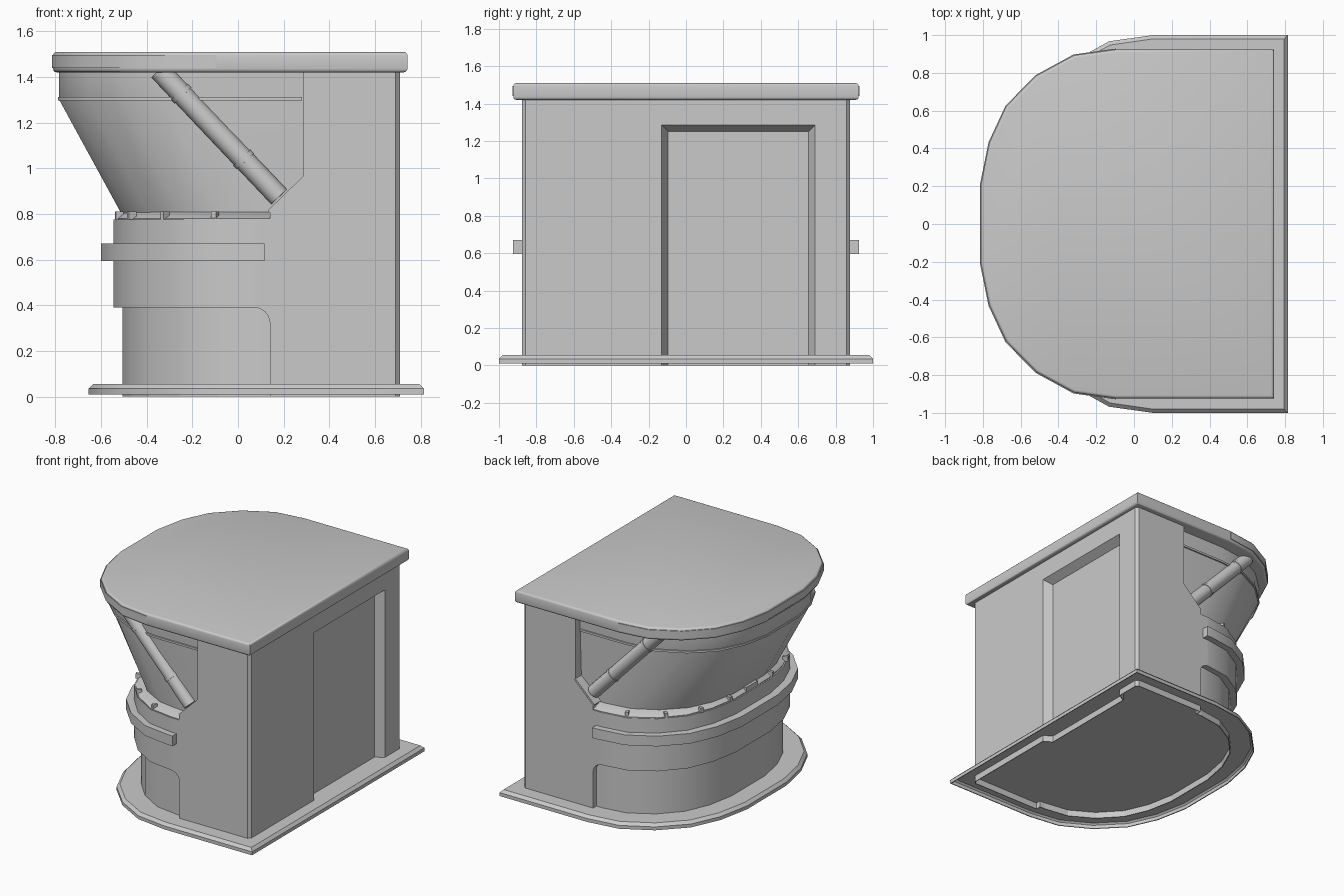
import bpy, bmesh, math
from mathutils import Vector

if "Cube" in bpy.data.objects:
    bpy.data.objects.remove(bpy.data.objects["Cube"], do_unlink=True)

grey = bpy.data.materials.new("plain grey")
grey.use_nodes = True
COLOUR = (0.59, 0.59, 0.59, 1)
grey.diffuse_color = COLOUR
grey.node_tree.nodes["Principled BSDF"].inputs["Base Color"].default_value = COLOUR

# Half of the nose outline: share of depth, share of half width
HALF = [(0, 1), (0.308, 0.967), (0.587, 0.85), (0.811, 0.676), (0.937, 0.467), (1, 0.228)]
NOSE = HALF + [(u, -v) for u, v in reversed(HALF)]
WALL = 0.878  # half width of the cabin


def finish(bm, name, smooth=True):
    bmesh.ops.recalc_face_normals(bm, faces=bm.faces)
    mesh = bpy.data.meshes.new(name)
    bm.to_mesh(mesh)
    bm.free()
    ob = bpy.data.objects.new(name, mesh)
    bpy.context.collection.objects.link(ob)
    mesh.materials.append(grey)
    if smooth:
        bpy.ops.object.select_all(action="DESELECT")
        ob.select_set(True)
        bpy.context.view_layer.objects.active = ob
        bpy.ops.object.shade_smooth_by_angle(angle=math.radians(31))
    return ob


def nose(cx, a, b):
    return [(cx - a * u, b * v) for u, v in NOSE]


def loft(name, levels):
    """Stack D-shaped outlines; each level is z, nose start, depth, half width, back."""
    bm = bmesh.new()
    rings = []
    for z, cx, a, b, back in levels:
        outline = [(back, b)] + nose(cx, a, b) + [(back, -b)]
        rings.append([bm.verts.new((x, y, z)) for x, y in outline])
    for low, high in zip(rings, rings[1:]):
        for i in range(len(low)):
            j = (i + 1) % len(low)
            bm.faces.new((low[i], low[j], high[j], high[i]))
    bm.faces.new(rings[0])
    bm.faces.new(rings[-1])
    return finish(bm, name)


def prism(name, profile, y0, y1, bevel_x=None):
    """Extrude an x-z profile along y, optionally chamfering the upright edges at one x."""
    bm = bmesh.new()
    face = bm.faces.new([bm.verts.new((x, y0, z)) for x, z in profile])
    ext = bmesh.ops.extrude_face_region(bm, geom=[face])
    verts = [v for v in ext["geom"] if isinstance(v, bmesh.types.BMVert)]
    bmesh.ops.translate(bm, verts=verts, vec=(0, y1 - y0, 0))
    if bevel_x is not None:
        edges = [e for e in bm.edges if all(abs(v.co.x - bevel_x) < 1e-4 for v in e.verts)
                 and abs(e.verts[0].co.z - e.verts[1].co.z) > 0.5]
        bmesh.ops.bevel(bm, geom=edges, offset=0.02, segments=1, affect="EDGES")
    return finish(bm, name, False)


def rod(name, start, end, radius):
    axis = end - start
    bm = bmesh.new()
    bmesh.ops.create_cone(bm, cap_ends=True, segments=16, radius1=radius,
                          radius2=radius, depth=axis.length)
    bm.transform(axis.to_track_quat("Z", "Y").to_matrix().to_4x4())
    bmesh.ops.translate(bm, verts=bm.verts, vec=(start + end) / 2)
    return finish(bm, name)


def block(name, centre, size, turn=0):
    bm = bmesh.new()
    bmesh.ops.create_cube(bm, size=1)
    bmesh.ops.scale(bm, verts=bm.verts, vec=size)
    ob = finish(bm, name, False)
    ob.location = centre
    ob.rotation_euler.z = turn
    return ob


# Floor plate with chamfered rim, hollow underneath
loft("floor_plate", [(0.046, 0.1, 0.735, 0.98, 0.795), (0.035, 0.1, 0.748, 0.993, 0.808),
                     (0.01, 0.1, 0.748, 0.993, 0.808), (0.01, 0.1, 0.755, 1.0, 0.814),
                     (0.035, 0.1, 0.755, 1.0, 0.814), (0.055, 0.1, 0.735, 0.98, 0.795)])

# Thin skirt under the floor that follows the walls and the doorway
outline = [(0.69, WALL), (0.14, WALL), (0.14, 0.84)] + nose(0.1, 0.605, 0.84)
outline += [(0.14, -0.84), (0.14, -WALL), (0.69, -WALL), (0.71, -WALL + 0.02), (0.71, -0.13),
            (0.65, -0.095), (0.65, 0.655), (0.71, 0.69), (0.71, WALL - 0.02)]
bm = bmesh.new()
low, high = ([bm.verts.new((x, y, z)) for x, y in outline] for z in (0, 0.05))
for i in range(len(outline)):
    j = (i + 1) % len(outline)
    bm.faces.new((low[i], low[j], high[j], high[i]))
skirt = finish(bm, "skirt", False)
shell = skirt.modifiers.new("thickness", "SOLIDIFY")
shell.thickness = 0.006

# Rounded nose: recessed kick panel, apron, sloping sill and belt rail
loft("kick_panel", [(0.05, 0.1, 0.605, 0.84, 0.6), (0.42, 0.1, 0.605, 0.84, 0.6)])
loft("apron", [(0.39, 0.07, 0.615, WALL, 0.10), (0.775, 0.07, 0.615, WALL, 0.10)])
loft("sill", [(0.77, 0.07, 0.605, 0.874, 0.14), (0.78, 0.07, 0.605, 0.874, 0.14),
              (0.808, 0.07, 0.575, 0.80, 0.14)])
loft("belt_rail", [(0.595, 0.08, 0.68, 0.924, 0.115), (0.67, 0.08, 0.68, 0.924, 0.115)])

# Rear cabin block with rounded kick corner and chamfered back corners
corner = [(0.07 + 0.07 * math.sin(math.radians(d)), 0.32 + 0.07 * math.cos(math.radians(d)))
          for d in range(0, 91, 15)]
cabin = prism("cabin_wall", [(0.71, 0.05), (0.71, 1.43), (0.295, 1.43), (0.295, 0.96),
                             (0.14, 0.81), (0.14, 0.775), (0.07, 0.775)] + corner + [(0.14, 0.05)],
              -WALL, WALL, 0.71)

# Doorway recess with splayed jambs
bm = bmesh.new()
rings = []
for x, inset in ((0.65, 0.035), (0.71, 0.0), (0.73, 0.0)):
    lo, hi, top = -0.13 + inset, 0.69 - inset, 1.285 - inset
    rings.append([bm.verts.new((x, y, z)) for y, z in
                  ((lo, -0.1), (hi, -0.1), (hi, top), (lo, top))])
for r, s in zip(rings, rings[1:]):
    for i in range(4):
        bm.faces.new((r[i], r[(i + 1) % 4], s[(i + 1) % 4], s[i]))
bm.faces.new(rings[0])
bm.faces.new(rings[-1])
cutter = finish(bm, "door_cutter", False)
cutter.hide_render = True
cut = cabin.modifiers.new("doorway", "BOOLEAN")
cut.object = cutter
cut.operation = "DIFFERENCE"
cut.solver = "EXACT"
bpy.context.view_layer.objects.active = cabin
bpy.ops.object.modifier_apply(modifier="doorway")
bpy.data.objects.remove(cutter, do_unlink=True)

# Flared window band, upper fascia and trim line
loft("window_band", [(0.80, 0.1, 0.61, 0.80, 0.4), (1.30, -0.10, 0.683, 0.82, 0.4),
                     (1.43, -0.10, 0.685, 0.825, 0.4)])
loft("window_trim", [(1.297, -0.10, 0.688, 0.83, 0.28), (1.312, -0.10, 0.688, 0.83, 0.28)])

# Roof slab with rounded rims, and the band round its nose
R = 0.016
arc = [(R * (1 - math.sin(t)), R * (1 - math.cos(t))) for t in (0, math.pi / 6, math.pi / 3, math.pi / 2)]
roof = [(1.42 + dz, R - d) for d, dz in ((R - a, b) for a, b in arc)]
roof = [(1.42 + h, d) for d, h in arc[::1]]
roof = [(1.42 + R - math.cos(t) * R, R - math.sin(t) * R) for t in (0, math.pi / 6, math.pi / 3, math.pi / 2)]
roof += [(2.93 - z, d) for z, d in reversed(roof)]
loft("roof", [(z, -0.10, 0.71 - d, 0.923 - d, 0.742 - d) for z, d in roof])
loft("roof_band", [(1.44, -0.10, 0.715, 0.928, -0.095), (1.495, -0.10, 0.715, 0.928, -0.095)])

# Side window frames and diagonal struts
for side, s in (("left", 1), ("right", -1)):
    prism("window_frame_" + side, [(0.285, 1.42), (0.285, 0.965), (0.13, 0.815), (0.145, 0.80),
                                   (0.305, 0.955), (0.305, 1.42)], s * 0.79, s * (WALL - 0.002))
    low, high = Vector((0.18, s * 0.81, 0.875)), Vector((-0.345, s * 0.795, 1.43))
    rod("strut_" + side, low, high, 0.047)
    for t in (0.28, 0.80):
        rod("strut_collar_" + side, low.lerp(high, t), low.lerp(high, t + 0.03), 0.051)

    # Clips along the sill
    for x, y in ((-0.10, 0.825), (-0.32, 0.69), (-0.465, 0.49), (-0.52, 0.24)):
        block("sill_clip_" + side, (x, s * y, 0.793), (0.035, 0.022, 0.035),
              math.atan2(s * y / 0.73, (x - 0.1) / 0.39))

# Small plate at the middle of the sill
block("sill_plate", (-0.525, 0, 0.79), (0.02, 0.13, 0.04))
